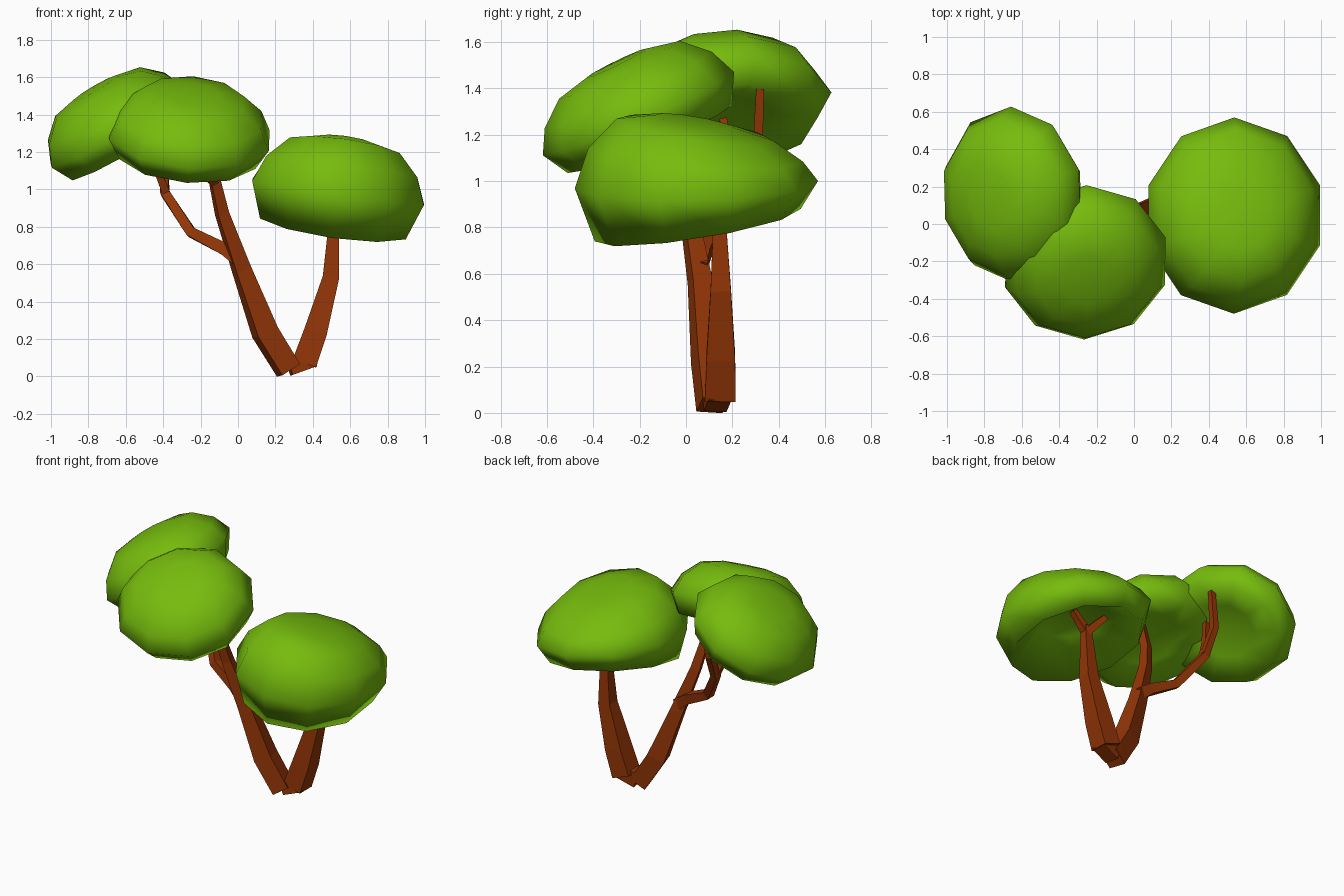
import bpy, bmesh, math
from mathutils import Vector, Matrix

if "Cube" in bpy.data.objects:
    bpy.data.objects.remove(bpy.data.objects["Cube"])


def material(name, color):
    m = bpy.data.materials.new(name)
    m.diffuse_color = (*color, 1)
    m.use_nodes = True
    m.node_tree.nodes["Principled BSDF"].inputs["Base Color"].default_value = m.diffuse_color
    return m


GREEN = material("leaf green", (0.18, 0.50, 0.004))
BROWN = material("bark brown", (0.29, 0.036, 0.002))


def finish(bm, name, mat, smooth):
    bmesh.ops.recalc_face_normals(bm, faces=bm.faces)
    for f in bm.faces:
        f.smooth = smooth
    me = bpy.data.meshes.new(name)
    bm.to_mesh(me)
    bm.free()
    me.materials.append(mat)
    ob = bpy.data.objects.new(name, me)
    bpy.context.collection.objects.link(ob)
    return ob


def skin(bm, rings):
    for a, b in zip(rings, rings[1:]):
        n = len(a)
        for i in range(n):
            j = (i + 1) % n
            bm.faces.new((a[i], a[j], b[j], b[i]))


# Square-section limb: points are (x, y, z, half width)
def limb(name, pts, twist=0.0):
    bm = bmesh.new()
    P = [Vector(p[:3]) for p in pts]
    rings = []
    for i, p in enumerate(P):
        t = (P[min(i + 1, len(P) - 1)] - P[max(i - 1, 0)]).normalized()
        side = Vector((-twist, 1, 0))
        side = (side - t * side.dot(t)).normalized()
        other = side.cross(t)
        w = pts[i][3]
        rings.append([bm.verts.new(p + (side * a + other * b) * w)
                      for a, b in ((-1, -1), (1, -1), (1, 1), (-1, 1))])
    skin(bm, rings)
    bm.faces.new(rings[0])
    bm.faces.new(rings[-1])
    return finish(bm, name, BROWN, False)


# Mushroom-like leaf cap: ten-sided dome with a shallow hollow underside;
# "heavy" makes the cap thicker towards the front
def cap(name, centre, normal, size, lip, hollow, heavy):
    profile = [(0.32, 0.53), (0.64, 0.46), (0.88, 0.25), (1, 0),
               (0.85, lip), (0.45, hollow - 0.06)]
    bm = bmesh.new()
    rings = []
    for r, h in profile:
        ring = []
        for k in range(10):
            a = math.tau * k / 10 + 0.314
            x, y = r * math.cos(a), r * math.sin(a)
            ring.append(bm.verts.new((x, y, h * (1 - heavy * y))))
        rings.append(ring)
    skin(bm, rings)
    for ring, h in ((rings[0], 0.54), (rings[-1], hollow)):
        c = bm.verts.new((0, 0, h))
        for i in range(10):
            bm.faces.new((ring[i], ring[(i + 1) % 10], c))
    rot = Vector((0, 0, 1)).rotation_difference(Vector(normal)).to_matrix().to_4x4()
    bm.transform(Matrix.Translation(centre) @ rot @ Matrix.Diagonal((*size, 1)))
    return finish(bm, name, GREEN, True)


# Leaf caps
cap("leaf_cap_left", (-0.645, 0.155, 1.335), (-0.50, -0.10, 0.86),
    (0.43, 0.475, 0.45), -0.26, -0.12, 0.0)
cap("leaf_cap_middle", (-0.26, -0.205, 1.291), (0.07, -0.40, 0.916),
    (0.45, 0.45, 0.45), -0.27, -0.10, -0.08)
cap("leaf_cap_right", (0.535, 0.045, 0.985), (0.14, -0.03, 0.98),
    (0.487, 0.525, 0.52), -0.34, 0.04, 0.38)

# Left trunk, running up into the middle cap
limb("left_trunk", [(0.27, 0.115, 0.033, 0.058), (0.145, 0.095, 0.235, 0.060),
                    (0.02, 0.06, 0.57, 0.043), (-0.085, 0.01, 0.87, 0.031),
                    (-0.125, -0.03, 1.05, 0.026), (-0.125, -0.08, 1.255, 0.02)], 0.3)
limb("middle_twig", [(-0.125, -0.03, 1.03, 0.022), (-0.18, -0.11, 1.09, 0.02),
                     (-0.23, -0.17, 1.15, 0.018)])

# Branch to the left cap, with its fork
limb("left_branch", [(0.01, 0.055, 0.62, 0.038), (-0.07, 0.07, 0.68, 0.033),
                     (-0.25, 0.11, 0.77, 0.027), (-0.39, 0.23, 0.98, 0.024),
                     (-0.40, 0.31, 1.15, 0.021), (-0.37, 0.32, 1.41, 0.017)])
limb("left_twig", [(-0.38, 0.23, 0.97, 0.022), (-0.43, 0.19, 1.10, 0.019),
                   (-0.46, 0.16, 1.27, 0.016)])

# Right trunk with forked top, and the root joining the two trunks
limb("root_joint", [(0.27, 0.125, 0.053, 0.05), (0.40, 0.145, 0.10, 0.05)])
limb("right_trunk", [(0.355, 0.148, 0.07, 0.066), (0.415, 0.15, 0.24, 0.062),
                     (0.497, 0.15, 0.53, 0.044), (0.513, 0.145, 0.83, 0.027),
                     (0.515, 0.15, 0.89, 0.026)])
limb("right_twig_outer", [(0.51, 0.145, 0.85, 0.026), (0.57, 0.14, 0.92, 0.022),
                          (0.62, 0.14, 0.97, 0.018)])
limb("right_twig_inner", [(0.515, 0.15, 0.85, 0.026), (0.465, 0.19, 0.91, 0.022),
                          (0.425, 0.225, 0.955, 0.018)])
